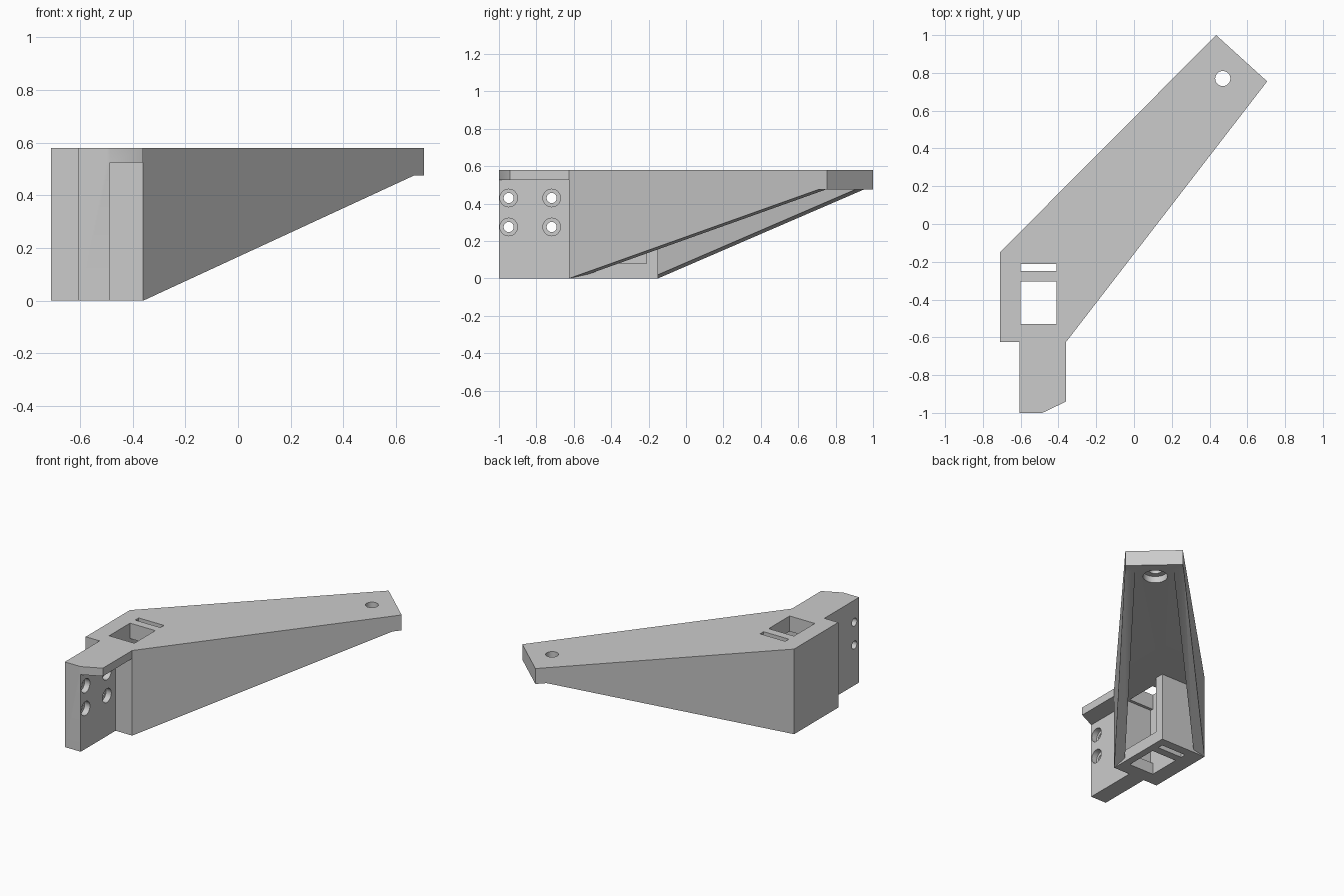
import bpy, bmesh, math
from mathutils import Vector, Matrix

old = bpy.data.objects.get("Cube")
if old:
    bpy.data.objects.remove(old, do_unlink=True)

TOP, CEIL = 0.58, 0.475      # top surface and underside of the top plate
WALL = 0.065                 # side web thickness

grey = bpy.data.materials.new("light_grey")
grey.use_nodes = True
grey.diffuse_color = (0.6, 0.6, 0.6, 1)
grey.node_tree.nodes["Principled BSDF"].inputs["Base Color"].default_value = (0.6, 0.6, 0.6, 1)


def solid(name, base, shift):
    """Sweep a flat polygon along a vector into a closed solid."""
    bm = bmesh.new()
    face = bm.faces.new([bm.verts.new(p) for p in base])
    moved = bmesh.ops.extrude_face_region(bm, geom=[face])["geom"]
    bmesh.ops.translate(bm, vec=Vector(shift),
                        verts=[g for g in moved if isinstance(g, bmesh.types.BMVert)])
    bmesh.ops.recalc_face_normals(bm, faces=bm.faces)
    return finish(name, bm)


def finish(name, bm):
    mesh = bpy.data.meshes.new(name)
    bm.to_mesh(mesh)
    bm.free()
    mesh.materials.append(grey)
    obj = bpy.data.objects.new(name, mesh)
    bpy.context.collection.objects.link(obj)
    return obj


def prism(name, outline, z0, z1):
    return solid(name, [(x, y, z0) for x, y in outline], (0, 0, z1 - z0))


def box(name, x0, x1, y0, y1, z0, z1):
    return prism(name, [(x0, y0), (x1, y0), (x1, y1), (x0, y1)], z0, z1)


def cylinder(name, centre, radius, depth, axis="Z"):
    bm = bmesh.new()
    turn = Matrix.Rotation(math.pi / 2, 4, "Y") if axis == "X" else Matrix()
    bmesh.ops.create_cone(bm, cap_ends=True, segments=40, radius1=radius, radius2=radius,
                          depth=depth, matrix=Matrix.Translation(centre) @ turn)
    return finish(name, bm)


def combine(target, tool, operation):
    mod = target.modifiers.new(tool.name, "BOOLEAN")
    mod.operation, mod.solver, mod.object = operation, "EXACT", tool
    bpy.context.view_layer.objects.active = target
    bpy.ops.object.modifier_apply(modifier=mod.name)
    bpy.data.objects.remove(tool, do_unlink=True)


def web(name, start, end, tip, inward):
    """Tapering side wall below the top plate."""
    a, b, c = Vector(start), Vector(end), Vector(tip)
    side = Vector((b.y - a.y, a.x - b.x)).normalized() * WALL * inward
    base = [(a.x, a.y, 0), (c.x, c.y, CEIL), (b.x, b.y, CEIL),
            (b.x, b.y, TOP), (a.x, a.y, TOP)]
    # Stop the upper part of the web where its taper meets the plate
    base = base[:2] + [(c.x, c.y, TOP), base[4]]
    return solid(name, base, (side.x, side.y, 0))


# Tapered arm top and the block at its root
right_root, left_root = (-0.36, -0.625), (-0.71, -0.15)
right_tip, left_tip = (0.705, 0.755), (0.435, 1.0)
bracket = prism("bracket_arm", [(-0.71, -0.625), right_root, right_tip, left_tip, left_root],
                CEIL, TOP)
parts = [
    box("root_block", -0.71, -0.36, -0.625, -0.15, 0, TOP),
    web("right_web", right_root, right_tip, (0.668, 0.707), -1),
    web("left_web", left_root, left_tip, (0.385, 0.95), 1),
    # Mounting plate with its top flange
    box("mounting_plate", -0.605, -0.485, -1.0, -0.6, 0, TOP),
    prism("top_flange", [(-0.5, -1.0), (-0.485, -1.0), (-0.36, -0.94), (-0.36, -0.6), (-0.5, -0.6)],
          0.525, TOP),
]
for part in parts:
    combine(bracket, part, "UNION")

# Pocket, vertical window, slot and tip hole
cuts = [
    box("side_pocket", -0.6, -0.36, -0.55, -0.212, 0.08, CEIL),
    box("window", -0.6, -0.41, -0.53, -0.305, -0.1, 0.7),
    box("slot", -0.6, -0.41, -0.25, -0.212, -0.1, 0.7),
    cylinder("tip_hole", (0.47, 0.77, 0.5), 0.04, 0.4),
    cylinder("tip_recess", (0.47, 0.77, CEIL), 0.078, 0.09),
]
# Counterbored screw holes in the mounting plate
for y in (-0.948, -0.718):
    for z in (0.275, 0.43):
        cuts.append(cylinder("screw_hole", (-0.545, y, z), 0.027, 0.3, "X"))
        cuts.append(cylinder("screw_recess", (-0.485, y, z), 0.047, 0.08, "X"))
for cut in cuts:
    combine(bracket, cut, "DIFFERENCE")

bracket.data.materials.clear()
bracket.data.materials.append(grey)
for face in bracket.data.polygons:
    face.material_index = 0
bpy.ops.object.select_all(action="DESELECT")
bracket.select_set(True)
bpy.context.view_layer.objects.active = bracket
bpy.ops.object.shade_smooth_by_angle(angle=math.radians(30))
